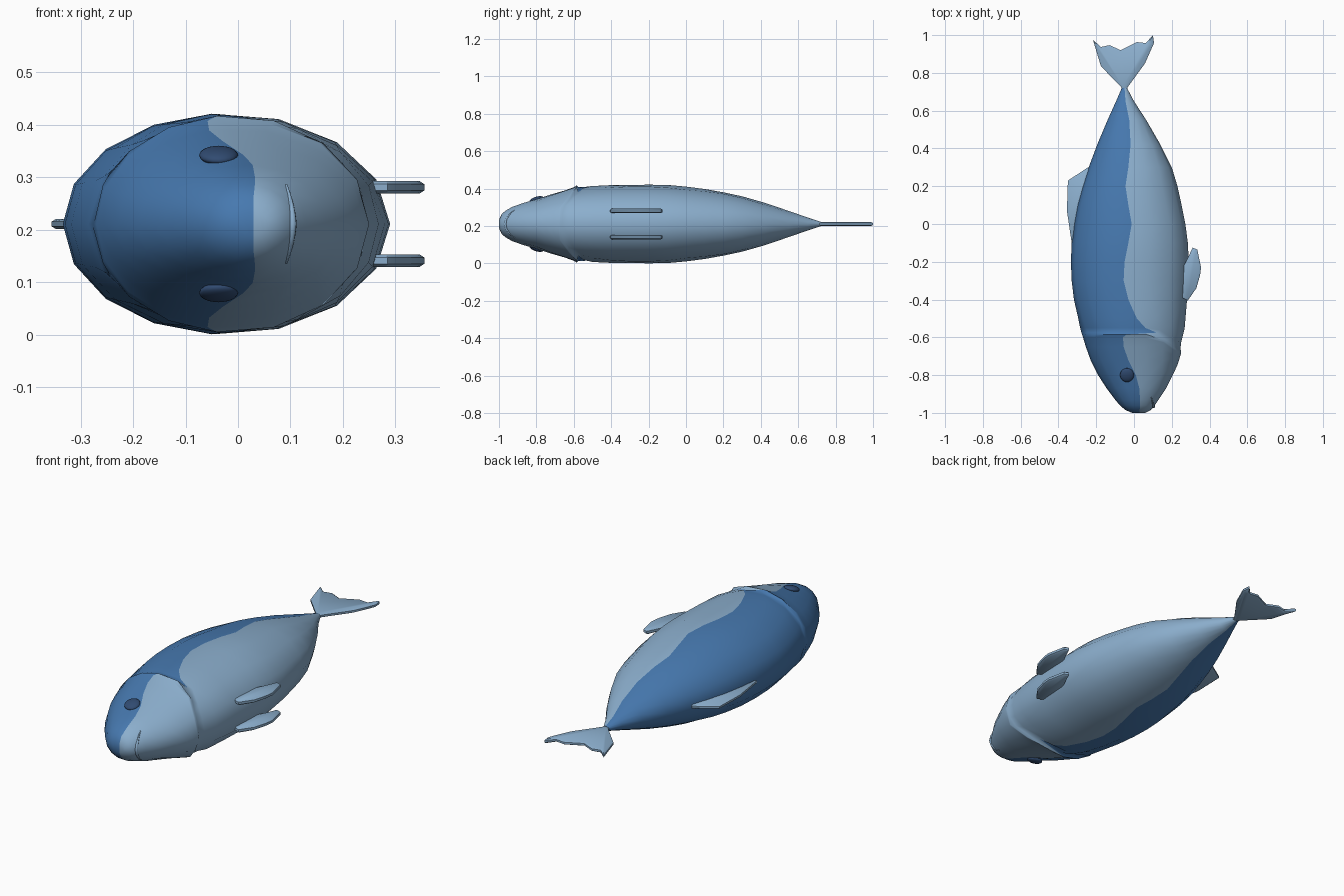
import bpy, bmesh, math
from mathutils import Vector
from mathutils.bvhtree import BVHTree

if "Cube" in bpy.data.objects:
    bpy.data.objects.remove(bpy.data.objects["Cube"])

ZC = 0.211  # mid-plane of the fish, which lies on its side


def material(name, rgb):
    m = bpy.data.materials.new(name)
    m.diffuse_color = (*rgb, 1)
    m.use_nodes = True
    m.node_tree.nodes["Principled BSDF"].inputs["Base Color"].default_value = m.diffuse_color
    return m


LIGHT = material("pale_blue", (0.26, 0.425, 0.61))
BLUE = material("deep_blue", (0.062, 0.19, 0.43))
DARK = material("dark_navy", (0.03, 0.07, 0.165))


def finish(name, bm, mats, angle=40):
    bmesh.ops.recalc_face_normals(bm, faces=bm.faces)
    me = bpy.data.meshes.new(name)
    bm.to_mesh(me)
    bm.free()
    ob = bpy.data.objects.new(name, me)
    bpy.context.collection.objects.link(ob)
    for m in mats:
        me.materials.append(m)
    bpy.ops.object.select_all(action='DESELECT')
    ob.select_set(True)
    bpy.context.view_layer.objects.active = ob
    bpy.ops.object.shade_smooth_by_angle(angle=math.radians(angle))
    return ob


# Body sections: y, back x, belly x, half thickness, colour boundary x
SECTIONS = [
    (-1.0, -.01, .06, .022, .03), (-.985, -.045, .09, .055, .03),
    (-.96, -.075, .11, .075, .032), (-.93, -.10, .13, .092, .032),
    (-.87, -.145, .17, .113, .028), (-.8, -.19, .205, .132, .01),
    (-.72, -.23, .23, .16, -.03), (-.65, -.255, .242, .182, -.055),
    (-.60, -.27, .25, .2, -.058), (-.585, -.275, .25, .207, -.04),
    (-.575, -.278, .245, .198, .12), (-.55, -.285, .25, .2, .06),
    (-.5, -.295, .268, .204, .015), (-.4, -.318, .28, .208, -.03),
    (-.3, -.33, .287, .21, -.055), (-.2, -.334, .29, .211, -.05),
    (-.1, -.33, .285, .209, -.03), (0, -.318, .272, .2, -.012),
    (.1, -.3, .252, .187, -.03), (.2, -.272, .23, .17, -.045),
    (.3, -.24, .2, .148, -.03), (.42, -.195, .14, .114, -.018),
    (.55, -.14, .065, .07, -.025), (.65, -.095, .0, .035, -.045),
    (.72, -.065, -.037, .012, -.05)]
N = 4  # segments from back to boundary, and boundary to belly

bm = bmesh.new()
rings = []
for y, back, belly, hz, edge in SECTIONS:
    cx, hx = (back + belly) / 2, (belly - back) / 2
    tb = math.acos(max(-.95, min(.95, (cx - edge) / hx)))
    half = [tb * i / N for i in range(N)] + [tb + (math.pi - tb) * i / N for i in range(N + 1)]
    ring = []
    for t in half + [-t for t in half[-2:0:-1]]:
        x = cx - hx * math.cos(t)
        # gill cover edge sweeps forward toward the belly
        bend = .09 * max(0, min(1, (x - .12) / .11)) * max(0, 1 - abs(y + .58) / .2)
        ring.append(bm.verts.new((x, y - bend, ZC + hz * math.sin(t))))
    rings.append(ring)
S = 4 * N
for a, b in zip(rings, rings[1:]):
    for j in range(S):
        k = (j + 1) % S
        f = bm.faces.new((a[j], a[k], b[k], b[j]))
        f.material_index = 1 if (j < N or j >= S - N) else 0
# nose and tail caps in strips so the colour split carries across
for r in (rings[0], rings[-1]):
    for j in range(2 * N):
        quad = [r[j], r[j + 1], r[(S - j - 1) % S], r[(S - j) % S]]
        f = bm.faces.new(list(dict.fromkeys(quad)))
        f.material_index = 1 if j < N else 0
bmesh.ops.recalc_face_normals(bm, faces=bm.faces)
tree = BVHTree.FromBMesh(bm)
finish("body", bm, [LIGHT, BLUE], 50)


# Fins: flat outlines with a thin rim and a thicker middle
def fin(name, outline, z, rim=.005, swell=.005):
    bm = bmesh.new()
    base = bm.faces.new([bm.verts.new((x, y, z - rim)) for x, y in outline])
    top = bmesh.ops.extrude_face_region(bm, geom=[base])['geom']
    bmesh.ops.translate(bm, vec=(0, 0, 2 * rim), verts=[v for v in top if isinstance(v, bmesh.types.BMVert)])
    bmesh.ops.recalc_face_normals(bm, faces=bm.faces)
    for f in [f for f in bm.faces if abs(f.normal.z) > .9]:
        bmesh.ops.inset_region(bm, faces=[f], thickness=.009, depth=swell)
    return finish(name, bm, [LIGHT])


fin("tail_fin", [(-.063, .70), (-.068, .725), (-.175, .835), (-.206, .937), (-.217, .975),
                 (-.175, .937), (-.13, .947), (-.07, .92), (.016, .963), (.063, .958),
                 (.10, 1.0), (.106, .958), (.058, .85), (-.033, .725), (-.037, .70)], ZC)
fin("back_fin", [(-.2, .28), (-.243, .30), (-.35, .23), (-.355, .07), (-.33, -.1), (-.28, -.08)], ZC)
for side, s in (("upper", 1), ("lower", -1)):
    fin(side + "_belly_fin", [(.25, -.39), (.285, -.405), (.33, -.34), (.35, -.27), (.355, -.23),
                              (.335, -.135), (.31, -.125), (.285, -.18), (.26, -.23)], ZC + s * .07, .006, .006)
    # Eyes: flattened balls following the slope of the head
    bm = bmesh.new()
    bmesh.ops.create_uvsphere(bm, u_segments=20, v_segments=12, radius=1)
    for v in bm.verts:
        x, y, z = v.co.x * .037, v.co.y * .037, v.co.z * .015
        v.co = Vector((x - .037, y - .8, ZC + s * (.131 + z + y * .28)))
    finish(side + "_eye", bm, [DARK], 60)

# Lower lip: slim tube laid over the snout
cu = bpy.data.curves.new("lip", 'CURVE')
cu.dimensions = '3D'
cu.bevel_depth = .008
cu.bevel_resolution = 2
cu.use_fill_caps = True
pts = []
for i in range(-6, 7):
    x, z = .104 - .012 * (i / 6) ** 2, ZC + .074 * i / 6
    hit = tree.ray_cast(Vector((x, -2, z)), Vector((0, 1, 0)))[0]
    if hit:
        pts.append(hit)
sp = cu.splines.new('POLY')
sp.points.add(len(pts) - 1)
for i, (p, q) in enumerate(zip(sp.points, pts)):
    p.co = (*q, 1)
    p.radius = 1 - .7 * abs(2 * i / (len(pts) - 1) - 1)
sp.use_smooth = True
lip = bpy.data.objects.new("lip", cu)
cu.materials.append(LIGHT)
bpy.context.collection.objects.link(lip)
